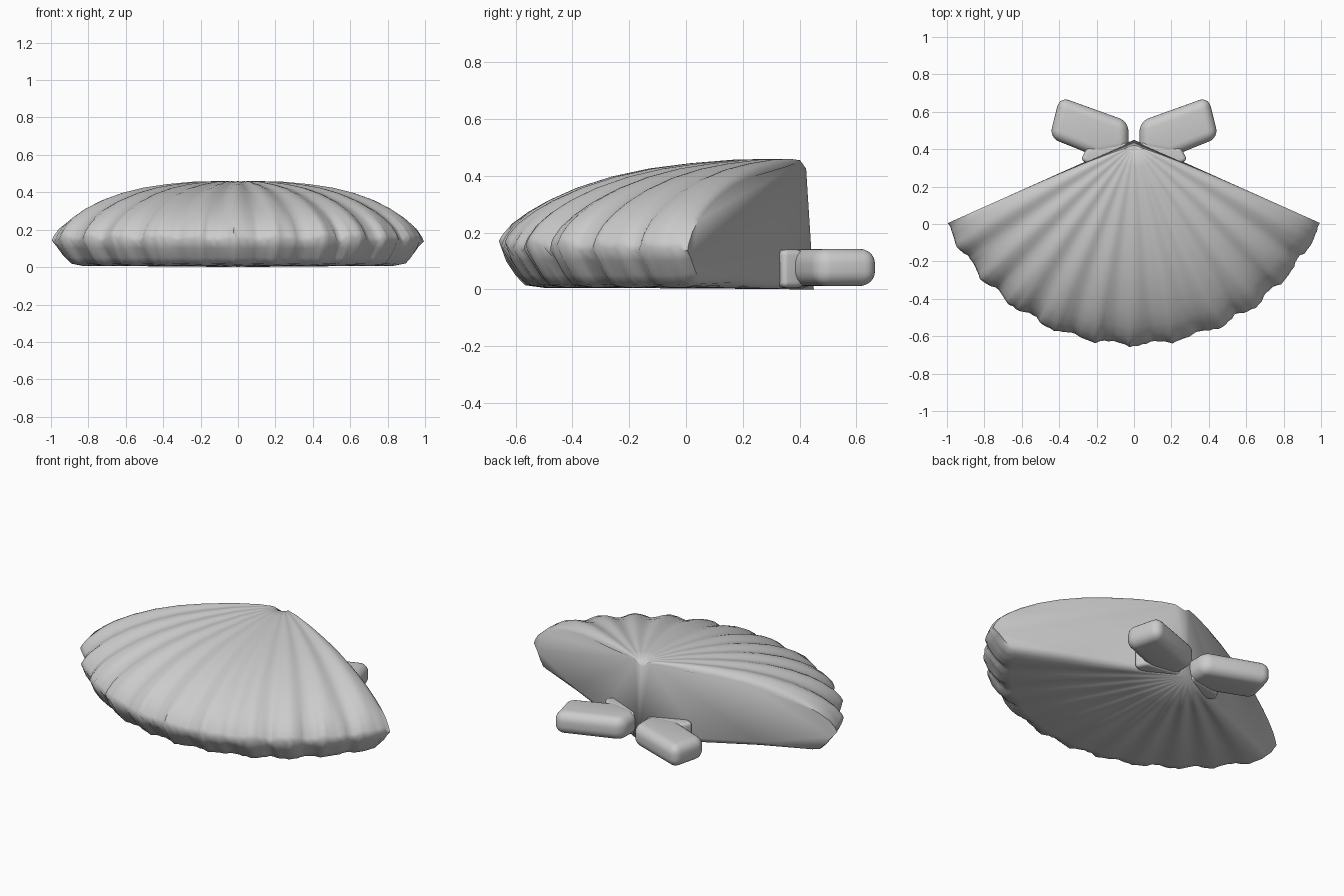
import bpy, bmesh, math, random

random.seed(4)
if "Cube" in bpy.data.objects:
    bpy.data.objects.remove(bpy.data.objects["Cube"])

grey = bpy.data.materials.new("shell grey")
grey.use_nodes = True
grey.diffuse_color = (0.6, 0.6, 0.6, 1)
grey.node_tree.nodes["Principled BSDF"].inputs["Base Color"].default_value = (0.6, 0.6, 0.6, 1)

APEX_Y, RADIUS, RIBS, STEPS = 0.45, 1.094, 11, 10
HALF = math.radians(65.9)


def finish(bm, name, angle):
    bmesh.ops.recalc_face_normals(bm, faces=bm.faces)
    mesh = bpy.data.meshes.new(name)
    bm.to_mesh(mesh)
    bm.free()
    mesh.materials.append(grey)
    obj = bpy.data.objects.new(name, mesh)
    bpy.context.collection.objects.link(obj)
    bpy.ops.object.select_all(action="DESELECT")
    obj.select_set(True)
    bpy.context.view_layer.objects.active = obj
    bpy.ops.object.shade_smooth_by_angle(angle=math.radians(angle))


def build_shell():
    # Radial section from hinge over the dome, round the rim and back underneath
    top = [(0, .425), (.05, .455), (.12, .459), (.25, .455), (.4, .44), (.53, .42), (.65, .39),
           (.76, .35), (.85, .305), (.91, .265), (.96, .22), (.99, .175), (1, .15)]
    under = [(.975, .1), (.945, .05), (.915, .015), (.87, .006), (.6, .005), (.3, .003), (0, 0)]
    section = top + under
    bm = bmesh.new()
    total = RIBS * STEPS
    columns = []
    for i in range(total + 1):
        t = i / total
        angle = -HALF + 2 * HALF * t
        # Soft rounded ribs, fading out at the two cut edges, which are rounded over
        from_edge = min(i, total - i)
        wave = -math.cos(2 * math.pi * RIBS * t) * 0.55 * min(1, from_edge / 3)
        rounding = 0.36 ** from_edge
        rough = random.uniform(-1, 1)
        column = []
        for k, (f, z) in enumerate(section):
            # Ribs grow toward the rim and run on more faintly underneath
            r = RADIUS * f
            if k < len(top):
                r += (0.02 * wave + 0.006 * rough) * f ** 6
                z += 0.024 * wave * f ** 1.3 * (1 - 0.4 * f ** 8)
                z += 0.014 * rough * f ** 25
                z -= 0.03 * rounding * min(1, f * 4) * (1 - f ** 12)
            else:
                z += 0.01 * (0.55 - wave) * math.sin(math.pi * f)
                z += 0.035 * rounding * min(1, f * 3) * (1 - f ** 12)
                if f > 0.9:
                    r += 0.018 * wave + 0.009 * rough
            lean = 0.03 * (z / .455) ** 1.5 * (1 - f) ** 5
            column.append(bm.verts.new((r * math.sin(angle),
                                        APEX_Y - r * math.cos(angle) - lean, z)))
        columns.append(column)
    for a, b in zip(columns, columns[1:]):
        for k in range(len(section) - 1):
            bm.faces.new((a[k], a[k + 1], b[k + 1], b[k]))
    # Flat cut walls beside the hinge
    bm.faces.new(columns[0])
    bm.faces.new(columns[-1])
    bmesh.ops.remove_doubles(bm, verts=bm.verts, dist=0.0003)
    finish(bm, "scallop_shell", 65)


def build_prism(name, outline, side, low, high, width):
    bm = bmesh.new()
    face = bm.faces.new([bm.verts.new((side * x, y, low)) for x, y in outline])
    extruded = bmesh.ops.extrude_face_region(bm, geom=[face])["geom"]
    for v in extruded:
        if isinstance(v, bmesh.types.BMVert):
            v.co.z = high
    bmesh.ops.recalc_face_normals(bm, faces=bm.faces)
    bmesh.ops.bevel(bm, geom=list(bm.edges), offset=width, segments=6,
                    profile=0.5, affect="EDGES", clamp_overlap=True)
    finish(bm, name, 60)


build_shell()

# Two pillowy hinge lobes, with a low web joining each to the wall
LOBE = [(.03, .548), (.03, .39), (.20, .36), (.452, .462), (.397, .68)]
WEB = [(.04, .44), (.04, .36), (.24, .32), (.285, .342), (.25, .41)]
for label, side in (("left", 1), ("right", -1)):
    build_prism(label + "_hinge_lobe", LOBE, side, 0.012, 0.143, 0.052)
    build_prism(label + "_hinge_web", WEB, side, 0.006, 0.14, 0.02)
